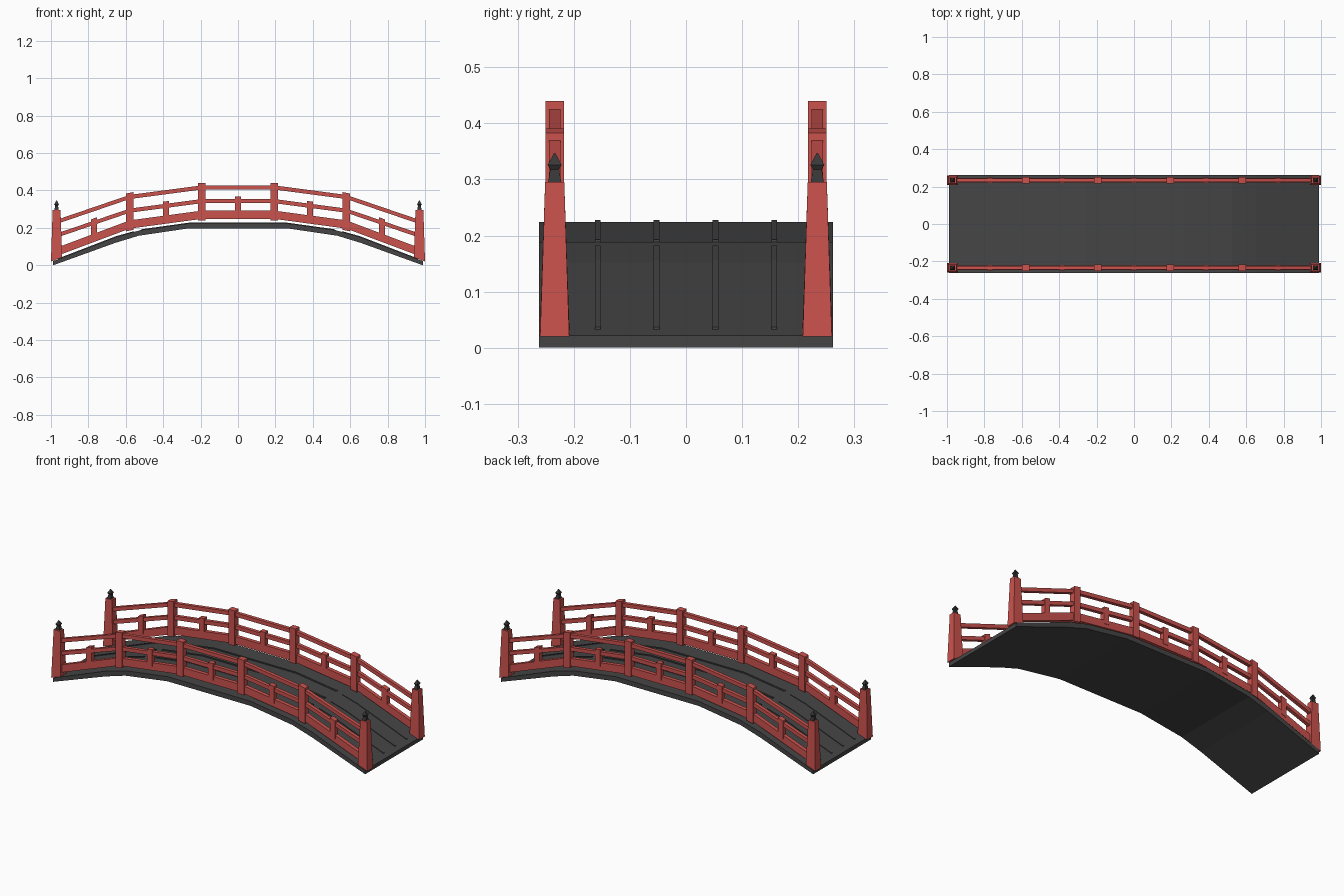
import bpy, bmesh

if "Cube" in bpy.data.objects:
    bpy.data.objects.remove(bpy.data.objects["Cube"])

def material(name, rgb):
    m = bpy.data.materials.new(name)
    m.diffuse_color = (*rgb, 1)
    m.use_nodes = True
    m.node_tree.nodes["Principled BSDF"].inputs["Base Color"].default_value = m.diffuse_color
    return m

RED = material("red_paint", (0.6, 0.085, 0.075))
DARK = material("dark_wood", (0.06, 0.06, 0.06))
BLACK = material("black_cap", (0.04, 0.04, 0.04))

def finish(name, bm, mat):
    bmesh.ops.recalc_face_normals(bm, faces=bm.faces)
    me = bpy.data.meshes.new(name)
    bm.to_mesh(me)
    bm.free()
    me.materials.append(mat)
    ob = bpy.data.objects.new(name, me)
    bpy.context.collection.objects.link(ob)
    return ob

def strip(bm, top, bottom, y0, y1):
    """Closed strip: top and bottom polylines in xz, swept from y0 to y1."""
    rings = [[bm.verts.new(p) for p in ((t[0], y0, t[1]), (t[0], y1, t[1]),
                                        (b[0], y1, b[1]), (b[0], y0, b[1]))]
             for t, b in zip(top, bottom)]
    for a, b in zip(rings, rings[1:]):
        for i in range(4):
            j = (i + 1) % 4
            bm.faces.new((a[i], a[j], b[j], b[i]))
    bm.faces.new(rings[0])
    bm.faces.new(rings[-1])

def loft(bm, cx, cy, levels):
    """Square sections stacked up z: (half x, half y, z, z slope along x)."""
    rings = [[bm.verts.new((cx + sx * hx, cy + sy * hy, z + sx * hx * slope))
              for sx, sy in ((-1, -1), (1, -1), (1, 1), (-1, 1))]
             for hx, hy, z, slope in levels]
    for a, b in zip(rings, rings[1:]):
        for i in range(4):
            j = (i + 1) % 4
            bm.faces.new((a[i], a[j], b[j], b[i]))
    bm.faces.new(rings[0])
    bm.faces.new(rings[-1])

def lerp(points, x):
    for (xa, za), (xb, zb) in zip(points, points[1:]):
        if xa <= x <= xb:
            return za + (zb - za) * (x - xa) / (xb - xa)

def mirrored(half):
    return [(-x, z) for x, z in reversed(half)] + half

# Arched deck
deck_top = mirrored([(0.26, 0.224), (0.52, 0.188), (0.65, 0.152), (0.988, 0.022)])
deck_bottom = mirrored([(0.265, 0.197), (0.53, 0.158), (0.655, 0.12), (0.988, 0.0)])
bm = bmesh.new()
strip(bm, deck_top, deck_bottom, -0.262, 0.262)
finish("deck", bm, DARK)

# Thin battens along and across the deck
bm = bmesh.new()
for y in (-0.157, -0.0525, 0.0525, 0.157):
    for xs in ((-0.96, -0.65, -0.555), (-0.515, -0.26, 0.26, 0.515), (0.555, 0.65, 0.96)):
        pts = [(x, lerp(deck_top, x)) for x in xs]
        strip(bm, [(x, z + 0.004) for x, z in pts],
              [(x, z - 0.004) for x, z in pts], y - 0.005, y + 0.005)
finish("deck_battens", bm, DARK)

# Side railings: height of the rail centrelines at each post
NODES = (0.193, 0.579, 0.96)
RAILS = {"top_rail": ((0.416, 0.365, 0.235), 0.011, 0.010),
         "middle_rail": ((0.343, 0.292, 0.162), 0.011, 0.010),
         "bottom_rail": ((0.270, 0.218, 0.075), 0.022, 0.011)}
lines = {k: mirrored(list(zip(NODES, v[0]))) for k, v in RAILS.items()}
SIDE_Y = 0.234

for side, y in (("front", -SIDE_Y), ("back", SIDE_Y)):
    for name, (_, hz, hy) in RAILS.items():
        bm = bmesh.new()
        strip(bm, [(x, z + hz) for x, z in lines[name]],
              [(x, z - hz) for x, z in lines[name]], y - hy, y + hy)
        finish(f"{side}_{name}", bm, RED)

    # Tall posts at the bends, short posts at mid span
    bm = bmesh.new()
    for x, top, bottom, slope in ((0.193, 0.44, 0.24, 0), (0.579, 0.387, 0.185, 0.2)):
        for s in (-1, 1):
            loft(bm, s * x, y, [(0.02, 0.0168, bottom, -s * slope),
                                (0.02, 0.0168, top, -s * slope)])
    finish(f"{side}_tall_posts", bm, RED)
    bm = bmesh.new()
    for x, slope in ((-0.771, 0.35), (-0.386, 0.13), (0, 0), (0.386, -0.13), (0.771, -0.35)):
        loft(bm, x, y, [(0.016, 0.0135, lerp(lines["bottom_rail"], x), slope),
                        (0.016, 0.0135, lerp(lines["middle_rail"], x) + 0.024, slope)])
    finish(f"{side}_short_posts", bm, RED)

    # Tapered end posts with dark pointed caps
    for end, s in (("left", -1), ("right", 1)):
        bm = bmesh.new()
        loft(bm, s * 0.97, y, [(0.03, 0.026, 0.031, -s * 0.37),
                               (0.021, 0.017, 0.295, 0)])
        finish(f"{side}_{end}_end_post", bm, RED)
        bm = bmesh.new()
        loft(bm, s * 0.97, y, [(0.0125, 0.0125, 0.29, 0), (0.008, 0.008, 0.318, 0),
                               (0.0125, 0.0125, 0.326, 0), (0.001, 0.001, 0.347, 0)])
        finish(f"{side}_{end}_post_cap", bm, BLACK)
